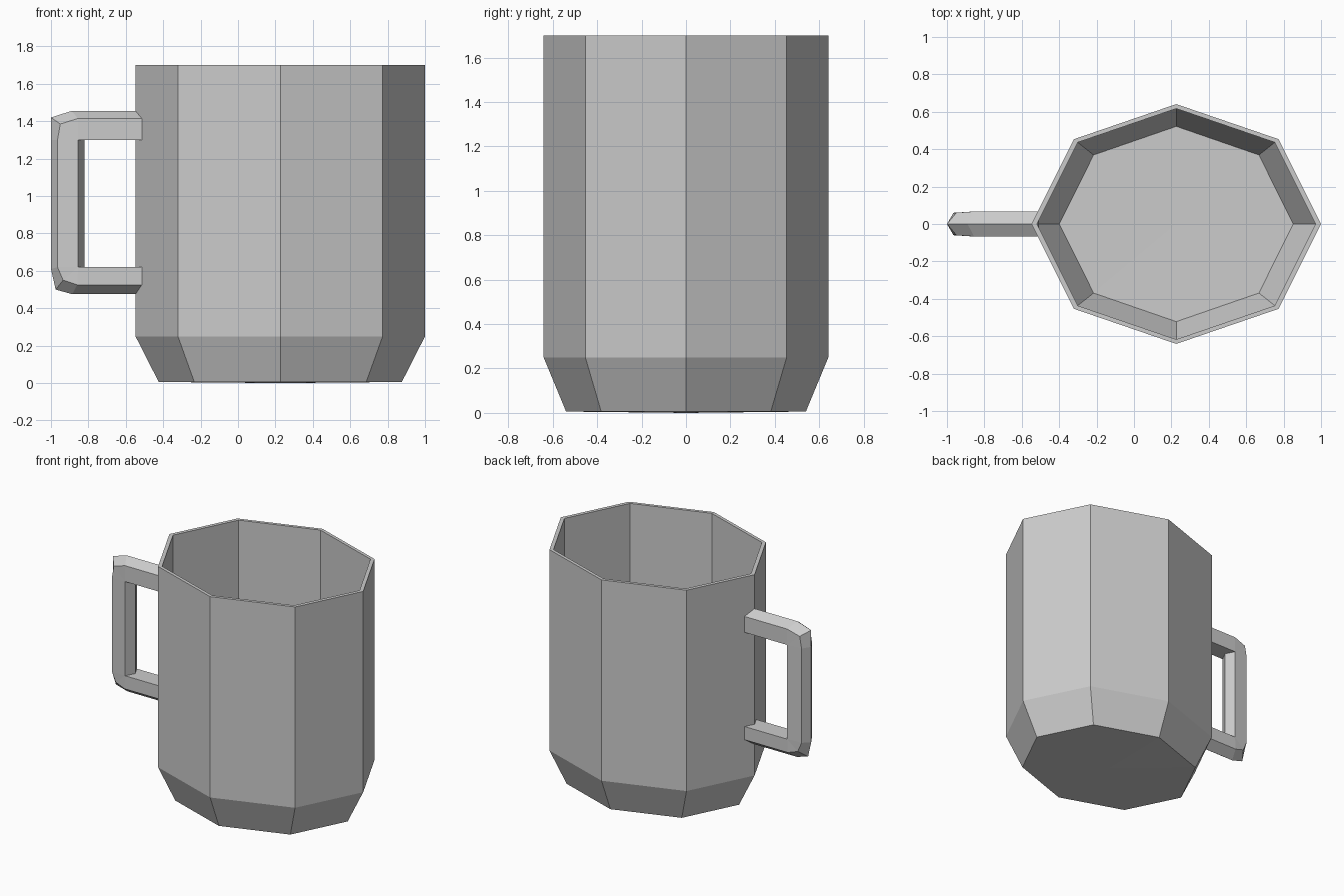
import bpy, bmesh
from math import cos, sin, pi

if "Cube" in bpy.data.objects:
    bpy.data.objects.remove(bpy.data.objects["Cube"])


def finish(name, bm):
    bmesh.ops.remove_doubles(bm, verts=bm.verts[:], dist=0.0005)
    bmesh.ops.recalc_face_normals(bm, faces=bm.faces[:])
    mesh = bpy.data.meshes.new(name)
    bm.to_mesh(mesh)
    bm.free()
    obj = bpy.data.objects.new(name, mesh)
    bpy.context.collection.objects.link(obj)
    return obj


def bridge(bm, a, b):
    n = len(a)
    for i in range(n):
        j = (i + 1) % n
        quad = (a[i], a[j], b[j], b[i])
        if len({tuple(round(c, 4) for c in v.co) for v in quad}) > 2:
            bm.faces.new(quad)


# Mug body: stretched octagon rings, outside going up then inside going down
CX = 0.226
profile = [(0.65, 0.54, 0.006), (0.774, 0.641, 0.25), (0.774, 0.641, 1.70),
           (0.745, 0.617, 1.70), (0.745, 0.617, 0.26), (0.625, 0.522, 0.035)]
bm = bmesh.new()
rings = [[bm.verts.new((CX + rx * cos(k * pi / 4), ry * sin(k * pi / 4), z))
          for k in range(8)] for rx, ry, z in profile]
for a, b in zip(rings, rings[1:]):
    bridge(bm, a, b)
# shallow fans close the base and the inner floor
for ring, z in ((rings[0], 0.0), (rings[-1], 0.03)):
    c = bm.verts.new((CX, 0, z))
    for i in range(8):
        bm.faces.new((ring[i], ring[(i + 1) % 8], c))
finish("mug_body", bm)

# Handle: each station is outer ridge, side edge, inner edge, inner ridge (x, z) + half width
stations = [
    ((-0.540, 1.455), (-0.508, 1.415), (-0.508, 1.30), (-0.535, 1.30), 0.067),
    ((-0.890, 1.455), (-0.855, 1.415), (-0.855, 1.30), (-0.82, 1.30), 0.067),
    ((-1.000, 1.420), (-0.950, 1.385), (-0.855, 1.30), (-0.82, 1.30), 0.060),
    ((-1.000, 1.300), (-0.965, 1.300), (-0.855, 1.30), (-0.82, 1.30), 0.060),
    ((-1.000, 0.610), (-0.965, 0.620), (-0.855, 0.62), (-0.82, 0.62), 0.060),
    ((-0.975, 0.500), (-0.935, 0.550), (-0.855, 0.62), (-0.82, 0.62), 0.060),
    ((-0.885, 0.475), (-0.860, 0.525), (-0.855, 0.62), (-0.82, 0.62), 0.067),
    ((-0.540, 0.475), (-0.508, 0.525), (-0.508, 0.62), (-0.535, 0.62), 0.067),
]
bm = bmesh.new()
rings = []
for o, s, i, n, w in stations:
    pts = [(o, 0), (s, w), (i, 0.067), (n, 0), (i, -0.067), (s, -w)]
    rings.append([bm.verts.new((p[0], y, p[1])) for p, y in pts])
for a, b in zip(rings, rings[1:]):
    bridge(bm, a, b)
bm.faces.new(rings[0])
bm.faces.new(rings[-1])
finish("handle", bm)
